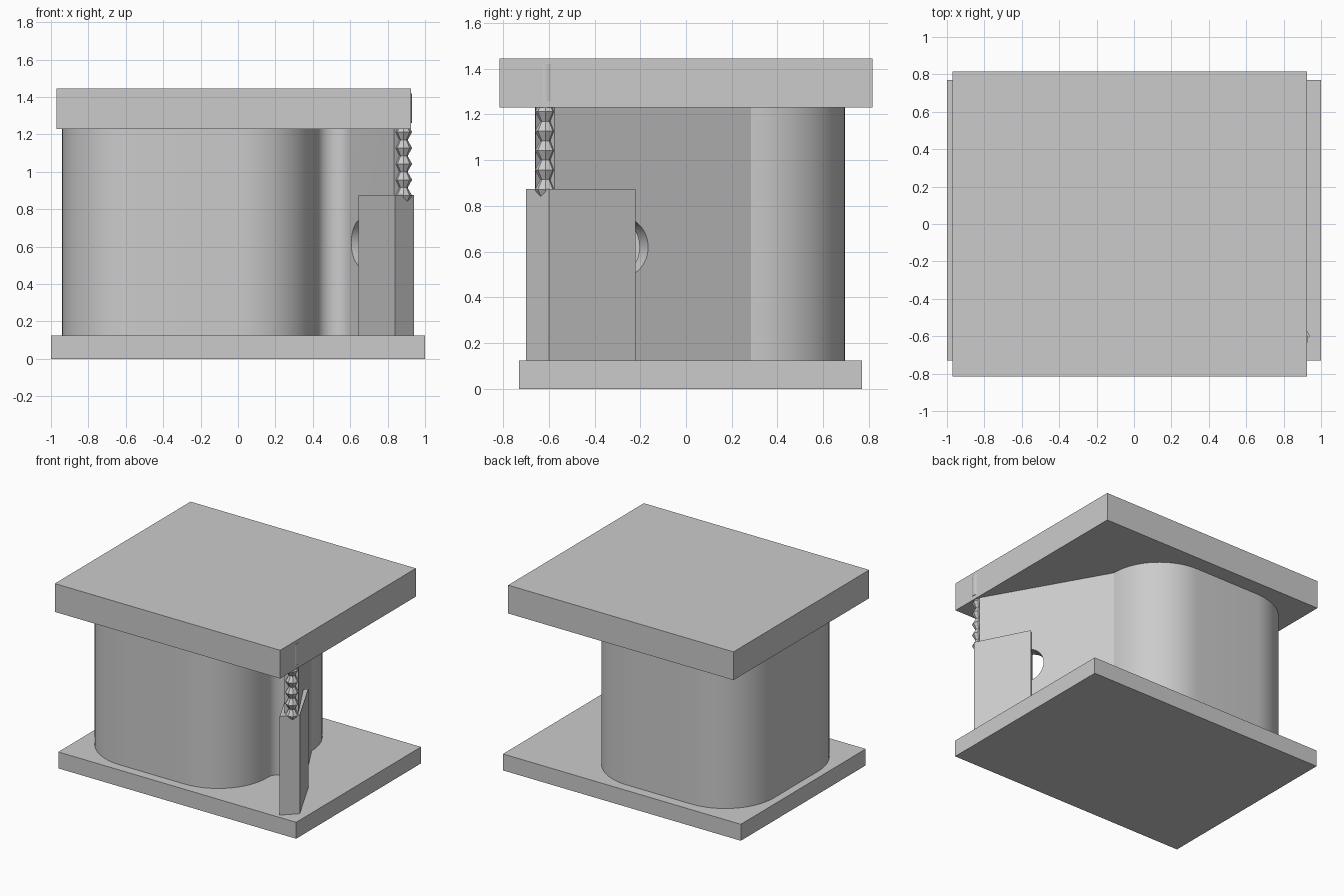
import bpy, bmesh, math

if "Cube" in bpy.data.objects:
    bpy.data.objects.remove(bpy.data.objects["Cube"], do_unlink=True)

grey = bpy.data.materials.new("plain grey")
grey.use_nodes = True
grey.diffuse_color = (0.6, 0.6, 0.6, 1)
grey.node_tree.nodes["Principled BSDF"].inputs["Base Color"].default_value = (0.6, 0.6, 0.6, 1)


def make_object(name, bm):
    bmesh.ops.recalc_face_normals(bm, faces=bm.faces)
    mesh = bpy.data.meshes.new(name)
    bm.to_mesh(mesh)
    bm.free()
    mesh.materials.append(grey)
    obj = bpy.data.objects.new(name, mesh)
    bpy.context.collection.objects.link(obj)
    return obj


def prism(name, outline, low, high):
    """Extrude a flat outline straight up."""
    bm = bmesh.new()
    face = bm.faces.new([bm.verts.new((x, y, low)) for x, y in outline])
    top = bmesh.ops.extrude_face_region(bm, geom=[face])
    verts = [v for v in top["geom"] if isinstance(v, bmesh.types.BMVert)]
    bmesh.ops.translate(bm, verts=verts, vec=(0, 0, high - low))
    return make_object(name, bm)


def box(name, x0, x1, y0, y1, low, high):
    return prism(name, [(x0, y0), (x1, y0), (x1, y1), (x0, y1)], low, high)


def arc(cx, cy, radius, start, end, steps=16):
    angles = [math.radians(start + (end - start) * i / steps) for i in range(steps + 1)]
    return [(cx + radius * math.cos(a), cy + radius * math.sin(a)) for a in angles]


def lathe(name, profile, cx, cy, sides):
    """Stack of rings given as (radius, height), capped at both ends."""
    bm = bmesh.new()
    rings = [[bm.verts.new((x, y, z)) for x, y in arc(cx, cy, r, 0, 360, sides)[:-1]]
             for r, z in profile]
    for a, b in zip(rings, rings[1:]):
        for i in range(sides):
            j = (i + 1) % sides
            bm.faces.new((a[i], a[j], b[j], b[i]))
    bm.faces.new(rings[0])
    bm.faces.new(rings[-1])
    return make_object(name, bm)


def smooth(obj):
    bpy.ops.object.select_all(action="DESELECT")
    obj.select_set(True)
    bpy.context.view_layer.objects.active = obj
    bpy.ops.object.shade_smooth_by_angle(angle=math.radians(25))


# Flat end plates
box("base_plate", -1, 1, -0.73, 0.77, 0, 0.125)
box("top_plate", -0.97, 0.925, -0.815, 0.815, 1.23, 1.445)

# Rounded body with a slanted tongue growing from its front right side
left, right, front, back, r = -0.94, 0.42, -0.66, 0.695, 0.41
outline = (arc(left + r, front + r, r, 180, 270)
           + arc(right - r, front + r, r, 270, 360)
           + arc(right + 0.096, -0.24, 0.096, 180, 28)
           + [(0.835, -0.635), (0.91, -0.575)]
           + arc(right - r, back - r, r, 0, 90)
           + arc(left + r, back - r, r, 90, 180))
body = prism("body", outline, 0.125, 1.23)

# Round hole drilled through the tongue, along its thickness
bm = bmesh.new()
bmesh.ops.create_cone(bm, cap_ends=True, segments=32, radius1=0.13, radius2=0.13, depth=0.5)
cutter = make_object("hole_cutter", bm)
cutter.rotation_euler = (0, math.pi / 2, math.radians(28))
cutter.location = (0.71, -0.295, 0.62)
cut = body.modifiers.new("hole", "BOOLEAN")
cut.object = cutter
cut.operation = "DIFFERENCE"
cut.solver = "EXACT"
bpy.context.view_layer.update()
bpy.context.view_layer.objects.active = body
bpy.ops.object.modifier_apply(modifier=cut.name)
bpy.data.objects.remove(cutter, do_unlink=True)
smooth(body)

# Slanted sleeve around the lower end of the tongue
prism("sleeve", [(0.84, -0.70), (0.94, -0.60), (0.745, -0.22), (0.645, -0.32)], 0.125, 0.875)

# Threaded rod on the tongue's edge, with a plain head let into the top plate
pitch = 0.085
thread = []
for i in range(5):
    z = 0.83 + i * pitch
    thread += [(0.022, z), (0.046, z + pitch / 2)]
thread.append((0.022, 0.83 + 5 * pitch))
lathe("threaded_rod", thread, 0.885, -0.615, 8)
head = lathe("rod_head", [(0.046, 1.26), (0.046, 1.42)], 0.885, -0.615, 24)
smooth(head)
